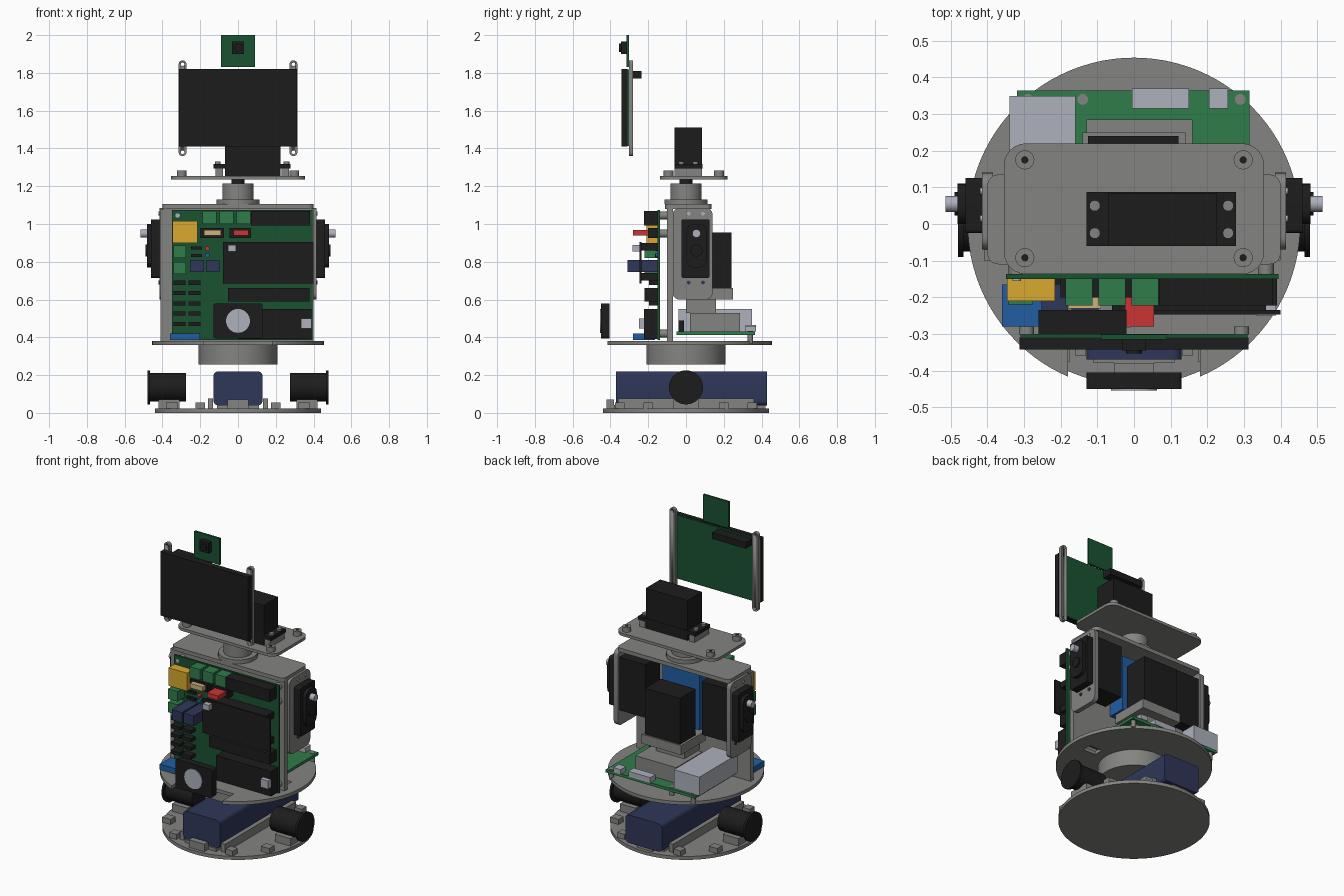
import bpy, bmesh, math
from mathutils import Matrix, Vector

if "Cube" in bpy.data.objects:
    bpy.data.objects.remove(bpy.data.objects["Cube"])


def material(name, r, g, b):
    m = bpy.data.materials.new(name)
    m.use_nodes = True
    m.diffuse_color = (r, g, b, 1)
    m.node_tree.nodes["Principled BSDF"].inputs["Base Color"].default_value = (r, g, b, 1)
    return m


GRAY = material("gray plastic", .23, .235, .22)
BLACK = material("black", .012, .012, .012)
NAVY = material("navy", .028, .038, .1)
PCB = material("dark board green", .01, .085, .03)
GREEN = material("light green", .03, .2, .07)
BLUE = material("bright blue", .015, .11, .36)
RED = material("red", .6, .035, .035)
YELLOW = material("yellow", .7, .4, .03)
SILVER = material("silver", .42, .44, .5)
CREAM = material("cream", .62, .45, .2)


def finish(name, bm, mat, smooth=False):
    bmesh.ops.recalc_face_normals(bm, faces=bm.faces)
    me = bpy.data.meshes.new(name)
    bm.to_mesh(me)
    bm.free()
    ob = bpy.data.objects.new(name, me)
    bpy.context.collection.objects.link(ob)
    me.materials.append(mat)
    if smooth:
        bpy.ops.object.select_all(action='DESELECT')
        bpy.context.view_layer.objects.active = ob
        ob.select_set(True)
        bpy.ops.object.shade_smooth_by_angle(angle=math.radians(30))
    return ob


def box(name, mat, x, y, z, axis=None, radius=0.0):
    """Box from extents; edges along the given axis may be rounded."""
    bm = bmesh.new()
    bmesh.ops.create_cube(bm, size=1)
    for v in bm.verts:
        v.co = Vector([(a + b) / 2 + c * (b - a) for (a, b), c in zip((x, y, z), v.co)])
    if axis is not None:
        edges = [e for e in bm.edges
                 if abs((e.verts[0].co - e.verts[1].co).normalized()[axis]) > .9]
        bmesh.ops.bevel(bm, geom=edges, offset=radius, segments=6, profile=.5, affect='EDGES')
    return finish(name, bm, mat, axis is not None)


def cyl(name, mat, center, r, depth, axis=2, seg=40):
    bm = bmesh.new()
    turn = {0: Matrix.Rotation(math.pi / 2, 4, 'Y'),
            1: Matrix.Rotation(math.pi / 2, 4, 'X'), 2: Matrix()}[axis]
    bmesh.ops.create_cone(bm, cap_ends=True, segments=seg, radius1=r, radius2=r, depth=depth,
                          matrix=Matrix.Translation(center) @ turn)
    return finish(name, bm, mat, True)


def cut(ob, cutter):
    mod = ob.modifiers.new("cut", 'BOOLEAN')
    mod.object = cutter
    mod.operation = 'DIFFERENCE'
    mod.solver = 'EXACT'
    cutter.hide_render = True
    cutter.hide_viewport = True
    cutter.display_type = 'WIRE'
    bpy.context.view_layer.objects.active = ob
    with bpy.context.temp_override(object=ob, active_object=ob):
        bpy.ops.object.modifier_apply(modifier="cut")
    bpy.data.objects.remove(cutter)


def span(c, half):
    return (c - half, c + half)


def mirrored(a, b, s):
    return tuple(sorted((a * s, b * s)))


# Base level: plate, battery, rails, motors
cyl("base_plate", GRAY, (0, 0, .011), .44, .022, seg=96)
box("battery", NAVY, (-.13, .13), (-.37, .43), (.04, .22), 1, .025)
box("battery_tray", GRAY, (-.11, .11), (-.38, .38), (.02, .042))
for s in (-1, 1):
    box("battery_rail", GRAY, mirrored(.132, .16, s), (-.36, .36), (.02, .075))
    box("motor_mount", GRAY, mirrored(.31, .42, s), (-.07, .07), (.02, .07))
    cyl("motor", BLACK, (s * .375, 0, .135), .075, .2, 0)
    cyl("motor_flange", BLACK, (s * .473, 0, .135), .09, .014, 0)
    box("tray_stop", GRAY, span(0, .055), mirrored(.38, .42, s), (.02, .07))
    for t in (-1, 1):
        box("rim_block", GRAY, span(s * .2, .025), span(t * .35, .025), (.02, .055))
        box("rim_block", GRAY, span(s * .35, .03), span(t * .2, .025), (.02, .055))

# Deck with front notch and cable slot, and the drum below it
deck = cyl("deck_plate", GRAY, (0, 0, .37), .454, .022, seg=96)
cut(deck, box("notch_cutter", GRAY, (-.18, .18), (-.6, -.3), (.3, .5)))
cut(deck, box("slot_cutter", GRAY, (.27, .36), (-.03, .03), (.3, .5)))
cyl("deck_drum", GRAY, (0, 0, .308), .21, .106, seg=64)

# Rear computer board on the deck
box("computer_board", GREEN, (-.32, .315), (-.05, .365), (.412, .43))
box("large_port", SILVER, (-.34, -.16), (-.04, .35), (.43, .55))
box("wide_port", SILVER, (-.005, .15), (.315, .37), (.43, .465))
box("small_port", SILVER, (.205, .257), (.315, .37), (.43, .46))
box("board_chip", BLACK, (.2, .27), (-.04, -.01), (.43, .49))
for x in (-.29, -.14, .29):
    cyl("board_post", GRAY, (x, .34, .4), .015, .066, seg=16)
box("servo_pedestal", GRAY, (-.13, .16), (.02, .285), (.43, .53))
box("pedestal_neck", GRAY, (-.1, .1), (.0, .16), (.53, .6))
box("servo_shelf", GRAY, (-.14, .14), (.0, .25), (.6, .66))
box("rear_servo", BLACK, (-.125, .122), (.08, .24), (.66, .955))
box("blue_module", BLUE, (-.13, .13), (-.06, .05), (.68, 1.04))

# Upright frame with side arms
box("back_panel", GRAY, (-.41, .4), (-.1, -.07), (.38, 1.08))
box("frame_top", GRAY, (-.4, .4), (-.11, .135), (1.08, 1.105), 2, .03)
for s in (-1, 1):
    box("side_arm", GRAY, mirrored(.385, .415, s), (-.07, .14), (.6, 1.085), 0, .035)
    box("side_servo", BLACK, mirrored(.2, .385, s), (-.02, .125), (.7, 1.04))
    box("servo_face", BLACK, mirrored(.41, .46, s), (-.025, .125), (.715, 1.025), 0, .01)
    box("servo_lug", BLACK, mirrored(.46, .482, s), (0, .11), (.77, 1.0), 0, .04)
    cyl("servo_shaft", SILVER, (s * .485, .055, .95), .022, .06, 0, 20)
    cyl("servo_hub", BLACK, (s * .475, .055, .86), .032, .03, 0, 24)
    for y in (.015, .09):
        cyl("arm_screw", SILVER, (s * .416, y, 1.055), .01, .008, 0, 12)
        cyl("arm_plug", NAVY, (s * .416, y, .69), .01, .008, 0, 12)

# Control board and its components on the front
box("control_board", PCB, (-.35, .395), (-.15, -.137), (.385, 1.075))
for x in (-.32, .36):
    for z in (.42, .95, 1.045):
        cyl("board_standoff", GRAY, (x, -.12, z), .022, .04, 1, 16)
    cyl("board_screw", SILVER, (x, -.151, 1.045), .012, .008, 1, 16)


def part(name, mat, x0, x1, z0, z1, front, back=-.15):
    return box(name, mat, (x0, x1), (front, back), (z0, z1))


part("yellow_plug", YELLOW, -.347, -.215, .9, 1.015, -.21)
for i in range(3):
    part("top_terminal", GREEN, -.187 + i * .09, -.113 + i * .09, 1.0, 1.07, -.222)
for z in (.735, .82):
    part("side_terminal", GREEN, -.342, -.275, z, z + .065, -.22)
for x in (-.253, -.17):
    part("relay", NAVY, x, x + .073, .745, .81, -.31)
part("top_header", BLACK, .07, .38, .993, 1.07, -.222)
part("cream_socket_body", BLACK, -.2, -.075, .925, .98, -.2)
part("cream_socket", CREAM, -.18, -.09, .938, .968, -.23, -.2)
part("red_socket_body", BLACK, -.045, .07, .925, .98, -.2)
part("red_socket", RED, -.025, .055, .938, .968, -.28, -.2)
part("module_plate", BLACK, -.08, .4, .685, .905, -.247, -.235)
part("module_header", BLACK, -.06, .36, .86, .9, -.235)
part("module_header", BLACK, -.06, .36, .7, .74, -.235)
part("module_button", SILVER, -.053, -.01, .855, .89, -.282, -.247)
part("long_header", BLACK, -.053, .378, .59, .66, -.22)
part("lower_block", BLACK, .0, .39, .392, .55, -.222)
part("lower_button", SILVER, .333, .388, .447, .5, -.25, -.222)
part("small_strip", BLACK, -.25, -.19, .865, .88, -.165)
part("small_strip", BLACK, -.25, -.19, .825, .84, -.165)
cyl("red_lamp", RED, (-.162, -.155, .87), .012, .015, 1, 16)
cyl("blue_lamp", BLUE, (-.162, -.155, .835), .012, .015, 1, 16)
for i in range(5):
    for x in (-.342, -.263):
        part("pin_row", BLACK, x, x + .065, .46 + i * .0545, .482 + i * .0545, -.195)
box("blue_board", BLUE, (-.36, -.2), (-.28, -.165), (.385, .42))

# Forward distance sensor
box("sensor_box", BLACK, (-.13, .13), (-.45, -.405), (.395, .58), 1, .012)
cyl("sensor_lens", SILVER, (0, -.45, .487), .063, .01, 1)

# Neck and head plate
cyl("neck_flange", GRAY, (0, 0, 1.118), .115, .026)
cyl("neck", GRAY, (0, 0, 1.17), .083, .09)
cyl("neck_shaft", BLACK, (0, 0, 1.225), .035, .03, seg=24)
box("head_plate", GRAY, (-.355, .355), (-.137, .22), (1.235, 1.253), 2, .06)
for x in (-.298, .298):
    for y in (-.092, .175):
        cyl("head_stud", GRAY, (x, y, 1.265), .026, .036, seg=24)
        cyl("stud_socket", BLACK, (x, y, 1.283), .01, .003, seg=12)

# Head servo with ears on supports
box("head_servo", BLACK, (-.07, .225), (-.06, .085), (1.24, 1.51))
box("head_servo_ears", BLACK, (-.13, .278), (-.06, .088), (1.295, 1.318))
for x in (-.1, .25):
    box("ear_support", GRAY, span(x, .02), (-.06, .085), (1.25, 1.295))
    for y in (-.025, .05):
        cyl("ear_screw", GRAY, (x + (-.007 if x < 0 else .007), y, 1.32), .015, .02, seg=16)


# Display panel with its holding strips
def strip(name, x, z, axis_len):
    ob = box(name, GRAY, x, (-.302, -.28), z, 1, .019)
    for end in (0, 1):
        c = (sum(x) / 2, z[end] + (.02 if end == 0 else -.02)) if axis_len == 2 else \
            (x[end] + (.018 if end == 0 else -.018), sum(z) / 2)
        cut(ob, cyl("hole_cutter", GRAY, (c[0], -.29, c[1]), .01, .1, 1, 16))


box("display", BLACK, (-.312, .312), (-.342, -.31), (1.41, 1.82))
box("display_board", PCB, (-.31, .31), (-.31, -.3), (1.412, 1.818))
box("display_header", BLACK, (-.26, -.02), (-.3, -.235), (1.77, 1.81))
for s in (-1, 1):
    strip("display_strip", mirrored(.273, .314, s), (1.36, 1.866), 2)

# Camera board above the display
box("camera_board", PCB, (-.09, .09), (-.315, -.302), (1.83, 2.0))
box("camera_body", BLACK, (-.033, .033), (-.345, -.315), (1.9, 1.967))
cyl("camera_lens", BLACK, (0, -.348, 1.933), .022, .012, 1, 24)
strip("camera_strip", (-.14, .14), (1.962, 2.0), 0)
